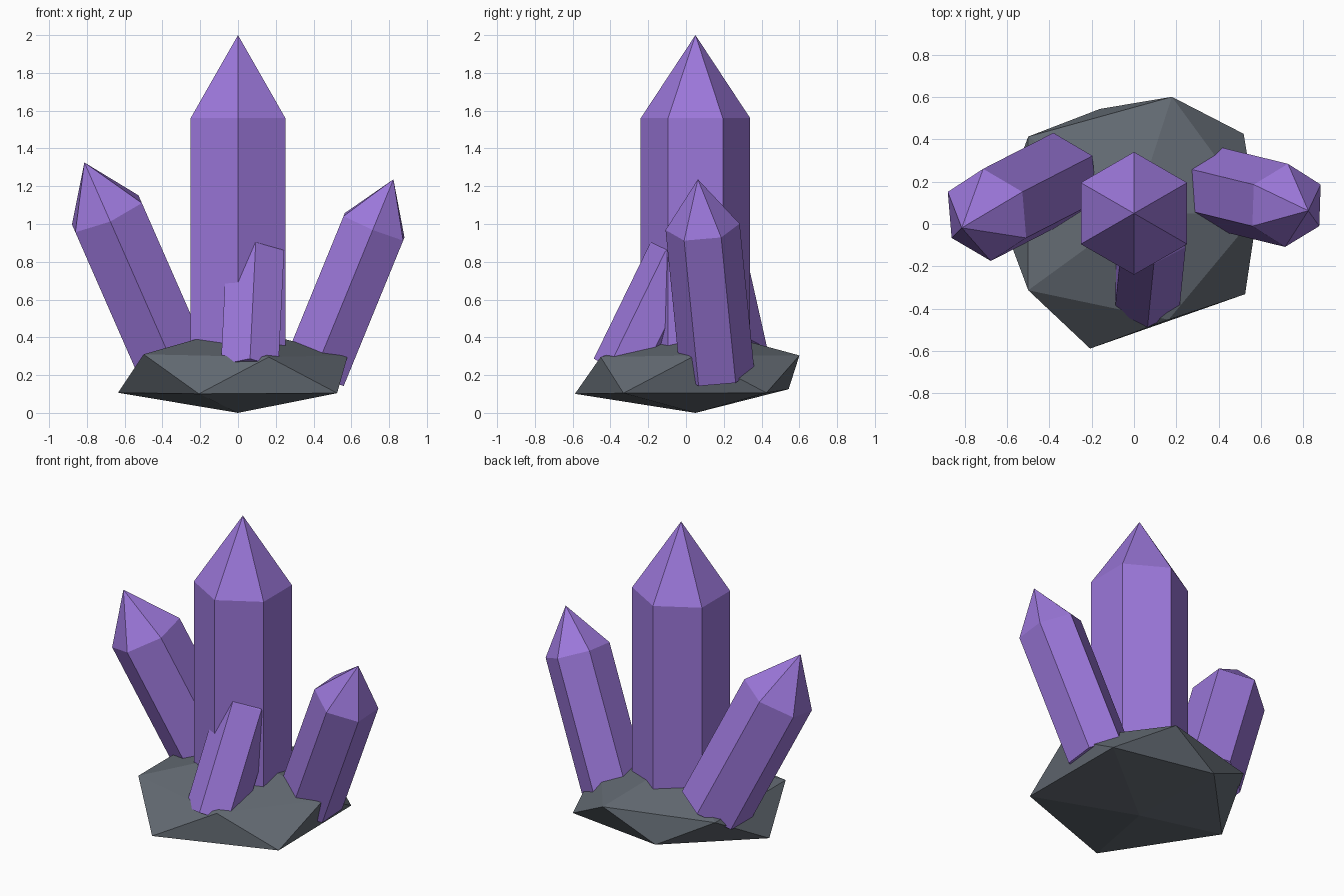
import bpy
import math
from mathutils import Vector

if "Cube" in bpy.data.objects:
    bpy.data.objects.remove(bpy.data.objects["Cube"])


def material(name, rgb):
    m = bpy.data.materials.new(name)
    m.diffuse_color = (*rgb, 1.0)
    m.use_nodes = True
    m.node_tree.nodes["Principled BSDF"].inputs["Base Color"].default_value = m.diffuse_color
    return m


PURPLE = material("amethyst purple", (0.33, 0.185, 0.70))
STONE = material("slate grey", (0.125, 0.145, 0.17))


def add_mesh(name, verts, faces, mat):
    mesh = bpy.data.meshes.new(name)
    mesh.from_pydata(verts, [], faces)
    mesh.materials.append(mat)
    mesh.update()
    obj = bpy.data.objects.new(name, mesh)
    bpy.context.collection.objects.link(obj)
    return obj


def crystal(name, base, shoulder, radius, tip_length):
    """Six-sided prism from base to shoulder, closed by a pointed tip."""
    base, shoulder = Vector(base), Vector(shoulder)
    axis = (shoulder - base).normalized()
    y = Vector((0, 1, 0))
    u = (y - axis * axis.dot(y)).normalized()
    v = u.cross(axis)
    v.negate()
    ring = [radius * (u * math.cos(i * math.pi / 3) + v * math.sin(i * math.pi / 3))
            for i in range(6)]
    verts = [base + r for r in ring] + [shoulder + r for r in ring]
    verts.append(shoulder + axis * tip_length)
    faces = [tuple(reversed(range(6)))]
    for i in range(6):
        j = (i + 1) % 6
        faces += [(i, j, j + 6, i + 6), (i + 6, j + 6, 12)]
    return add_mesh(name, verts, faces, PURPLE)


def rock(name, centre, squash, bottom, lower, upper, top):
    """Flattened twenty-sided stone with an uneven radius at each corner."""
    c = Vector(centre)
    h, w = 1 / math.sqrt(5), 2 / math.sqrt(5)

    def corner(deg, s, z):
        a = math.radians(deg)
        return c + Vector((w * s * math.cos(a), w * s * math.sin(a), z * h * s * squash))

    verts = [corner(36 + 72 * i, s, -1) for i, s in enumerate(lower)]
    verts += [corner(72 * i, s, 1) for i, s in enumerate(upper)]
    verts += [c - Vector((0, 0, bottom * squash)), c + Vector((0, 0, top * squash))]
    faces = []
    for i in range(5):
        j = (i + 1) % 5
        faces += [(10, j, i), (11, i + 5, j + 5),
                  (i, j + 5, i + 5), (i, j, j + 5)]
    return add_mesh(name, verts, faces, STONE)


# Stone base
rock("rock_base", (0, 0.05, 0.21), 0.325, 0.646,
     lower=(0.715, 0.58, 0.71, 0.75, 0.725),
     upper=(0.65, 0.647, 0.69, 0.69, 0.59), top=0.75)

# Crystals
crystal("main_crystal", (0, 0.05, 0.2), (0, 0.05, 1.56), 0.29, 0.44)
crystal("left_crystal", (-0.363, 0.213, 0.30), (-0.694, 0.043, 1.054), 0.222, 0.303)
crystal("right_crystal", (0.405, 0.165, 0.215), (0.72, 0.088, 0.985), 0.197, 0.273)
crystal("front_crystal", (0.06, -0.33, 0.21), (0.09, -0.03, 0.825), 0.176, 0.24)
